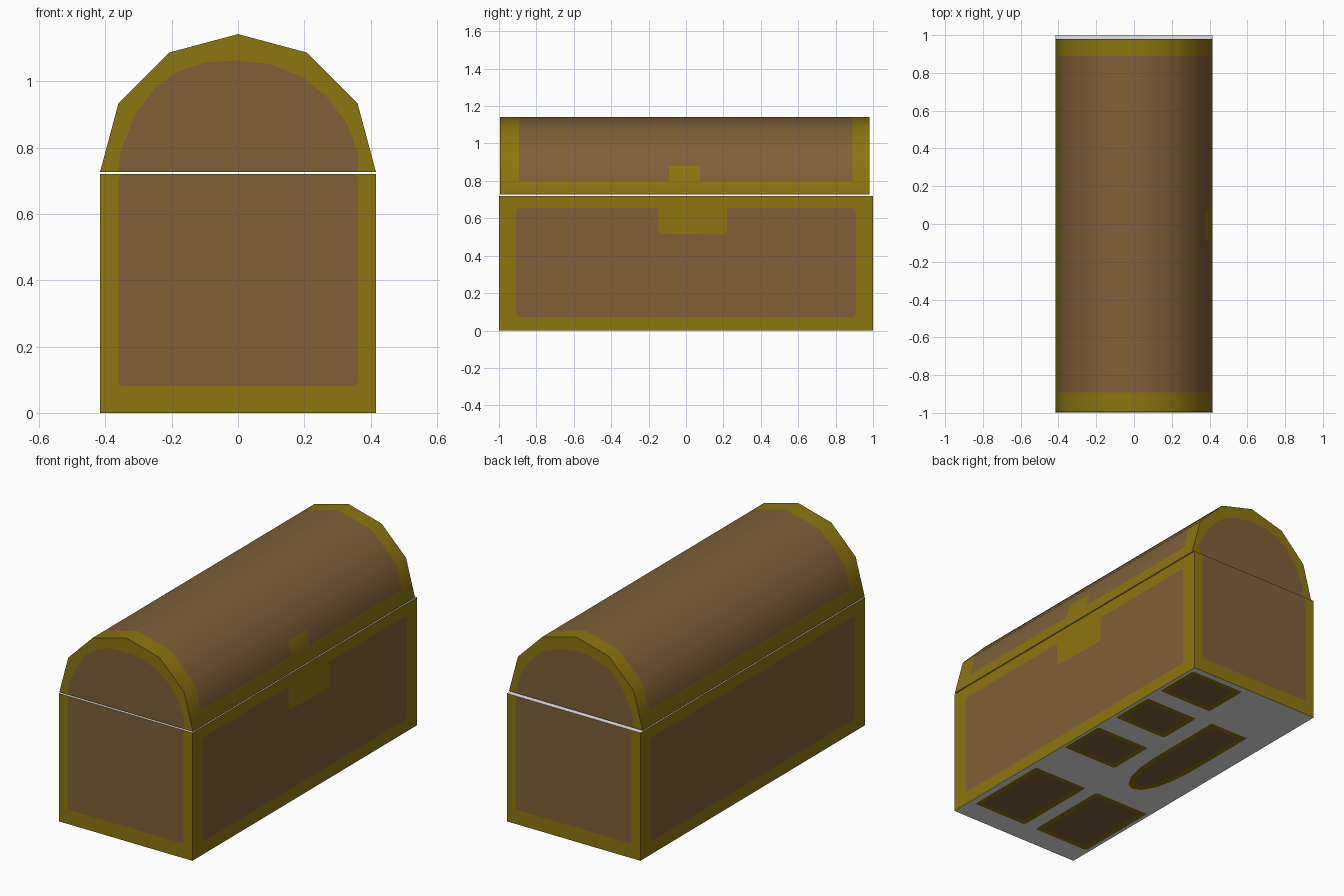
import bpy, bmesh, math
from mathutils import Vector

if "Cube" in bpy.data.objects:
    bpy.data.objects.remove(bpy.data.objects["Cube"])


def material(name, rgb):
    m = bpy.data.materials.new(name)
    m.diffuse_color = (*rgb, 1)
    m.use_nodes = True
    m.node_tree.nodes["Principled BSDF"].inputs["Base Color"].default_value = m.diffuse_color
    return m


MATS = [material("gold_trim", (0.266, 0.181, 0.0045)),
        material("brown_wood", (0.209, 0.119, 0.040)),
        material("white_plain", (0.95, 0.95, 0.95))]
GOLD, WOOD, WHITE = 0, 1, 2
W, L, H = 0.416, 1.0, 0.72          # half width, half length, base height
LID_Z, LID_Y0, LID_Y1 = 0.726, -0.995, 0.98


def rect(a0, a1, b0, b1, r=0.0):
    """Rectangle outline, with softened corners when r > 0."""
    if r == 0:
        return [(a0, b0), (a1, b0), (a1, b1), (a0, b1)]
    pts = []
    for ca, cb, start in ((a1 - r, b0 + r, -90), (a1 - r, b1 - r, 0),
                          (a0 + r, b1 - r, 90), (a0 + r, b0 + r, 180)):
        for k in range(3):
            t = math.radians(start + 45 * k)
            pts.append((ca + r * math.cos(t), cb + r * math.sin(t)))
    return pts


def loop(bm, pts, place):
    verts = [bm.verts.new(place(a, b)) for a, b in pts]
    edges = [bm.edges.new((verts[i - 1], verts[i])) for i in range(len(verts))]
    return verts, edges


def wall(bm, place, normal, outline, colour, panels=()):
    """Flat wall with cut-in panels; a panel is (outline, colour, inner outline or None, inner colour)."""
    normal = Vector(normal)

    def fill(outer, holes, mat):
        if holes:
            edges = list(outer[1])
            for h in holes:
                edges += h[1]
            res = bmesh.ops.triangle_fill(bm, edges=edges, use_beauty=True, normal=normal)
            faces = [g for g in res["geom"] if isinstance(g, bmesh.types.BMFace)]
        else:
            faces = [bm.faces.new(outer[0])]
        for f in faces:
            f.material_index = mat
            f.normal_update()
            if f.normal.dot(normal) < 0:
                f.normal_flip()

    loops = [(loop(bm, p[0], place), p) for p in panels]
    fill(loop(bm, outline, place), [lp for lp, _ in loops], colour)
    for lp, (_, mat, inner, inner_mat) in loops:
        if inner:
            il = loop(bm, inner, place)
            fill(lp, [il], mat)
            fill(il, [], inner_mat)
        else:
            fill(lp, [], mat)


def finish(bm, name):
    me = bpy.data.meshes.new(name)
    bm.to_mesh(me)
    bm.free()
    for m in MATS:
        me.materials.append(m)
    ob = bpy.data.objects.new(name, me)
    bpy.context.collection.objects.link(ob)
    return ob


# Chest base
bm = bmesh.new()
for s in (-1, 1):
    # short ends: wood panel reaching the rim
    wall(bm, lambda a, b: (a, s * L, b), (0, s, 0), rect(-W, W, 0, H), GOLD,
         [(rect(-0.36, 0.362, 0.081, 0.7185, 0.015), WOOD, None, 0)])
    # long sides: the +x one is notched for the lock plate
    side = rect(-0.908, 0.908, 0.071, 0.655, 0.02)
    if s == 1:
        notch = [(0.218, 0.655), (0.218, 0.53), (0.2, 0.513), (-0.13, 0.518), (-0.147, 0.53), (-0.147, 0.655)]
        side = side[:6] + notch + side[6:]
    wall(bm, lambda a, b: (s * W, a, b), (s, 0, 0), rect(-L, L, 0, H), GOLD,
         [(side, WOOD, None, 0)])
wall(bm, lambda a, b: (a, b, H), (0, 0, 1), rect(-W, W, -L, L), WHITE)


# underside: painted patches given as fractions of the length and the width
def under(u, v):
    return (W - 2 * W * v, -L + 2 * L * u, 0)


patches = []
for u0, u1, v0, v1 in ((0.065, 0.318, 0.045, 0.46), (0.065, 0.318, 0.55, 0.975),
                       (0.45, 0.59, 0.02, 0.435), (0.66, 0.793, 0.025, 0.43),
                       (0.846, 0.982, 0.024, 0.435)):
    patches.append((rect(u0, u1, v0, v1, 0.01), GOLD,
                    rect(u0 + 0.014, u1 - 0.014, v0 + 0.04, v1 - 0.04, 0.01), WOOD))


def bullet(u_tip, u_mid, u_end, v, r):
    arc = [math.radians(90 + 22.5 * k) for k in range(9)]
    return [(u_end, v - r), (u_end, v + r)] + [
        (u_mid + (u_mid - u_tip) * math.cos(t), v + r * math.sin(t)) for t in arc]


patches.append((bullet(0.395, 0.56, 0.8, 0.695, 0.148), GOLD,
                bullet(0.418, 0.56, 0.783, 0.695, 0.11), WOOD))
wall(bm, under, (0, 0, -1), rect(0, 1, 0, 1), WHITE, patches)
finish(bm, "chest_base")

# Lid: six-sided half barrel
arch = [(W * math.cos(math.pi * k / 6), LID_Z + W * math.sin(math.pi * k / 6)) for k in range(7)]
bm = bmesh.new()
rows = [[bm.verts.new((x, y, z)) for y in (LID_Y0, LID_Y1)] for x, z in arch]
for a, b in zip(rows, rows[1:]):
    bm.faces.new((a[0], b[0], b[1], a[1]))
for co, no in (((0, -0.893, 0), (0, 1, 0)), ((0, 0.89, 0), (0, 1, 0)),
               ((0, -0.09, 0), (0, 1, 0)), ((0, 0.075, 0), (0, 1, 0)),
               ((0, 0, 0.80), (0, 0, 1)), ((0, 0, 0.88), (0, 0, 1))):
    bmesh.ops.bisect_plane(bm, geom=bm.verts[:] + bm.edges[:] + bm.faces[:],
                           plane_co=co, plane_no=no)
for f in bm.faces:
    c = f.calc_center_median()
    f.smooth = True
    f.normal_update()
    if f.normal.dot(Vector((c.x, 0, c.z - LID_Z))) < 0:
        f.normal_flip()
    latch = c.x > 0 and -0.09 < c.y < 0.075 and c.z < 0.88
    edge = c.y < -0.893 or c.y > 0.89 or c.z < 0.80
    f.material_index = GOLD if latch or edge else WOOD

# lid ends with arched wood panel, and flat underside
end_panel = [(-0.36, 0.728), (-0.355, 0.785), (-0.31, 0.9), (-0.25, 0.98), (-0.19, 1.025), (-0.1, 1.057),
             (0, 1.063), (0.1, 1.05), (0.2, 1.01), (0.27, 0.95), (0.33, 0.87), (0.365, 0.775), (0.362, 0.728)]
for s, y in ((-1, LID_Y0), (1, LID_Y1)):
    wall(bm, lambda a, b: (a, y, b), (0, s, 0), arch, GOLD, [(end_panel, WOOD, None, 0)])
wall(bm, lambda a, b: (a, b, LID_Z), (0, 0, -1), rect(-W, W, LID_Y0, LID_Y1), WHITE)
lid = finish(bm, "chest_lid")

# round shading over the barrel, flat ends
me = lid.data
normals = [None] * len(me.loops)
for p in me.polygons:
    for li in p.loop_indices:
        co = me.vertices[me.loops[li].vertex_index].co
        normals[li] = Vector((co.x, 0, co.z - LID_Z)).normalized() if p.use_smooth else p.normal.copy()
me.normals_split_custom_set(normals)
